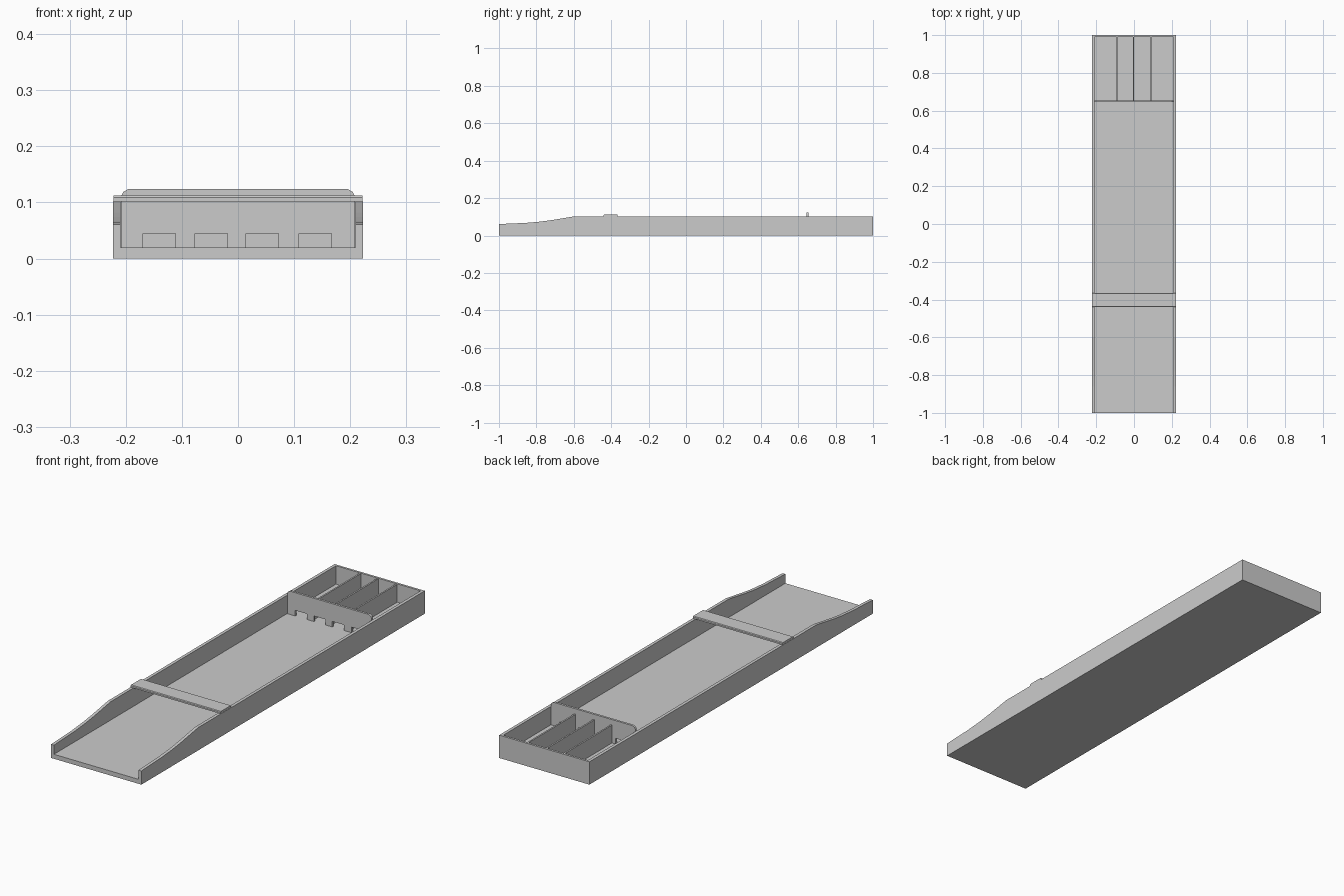
import bpy, bmesh

if "Cube" in bpy.data.objects:
    bpy.data.objects.remove(bpy.data.objects["Cube"])


def prism(name, pts, axis, a, b):
    """Extrude a 2D outline along an axis: 'x' takes (y, z) points, 'y' takes (x, z)."""
    bm = bmesh.new()
    place = (lambda p, t: (t, p[0], p[1])) if axis == 'x' else (lambda p, t: (p[0], t, p[1]))
    face = bm.faces.new([bm.verts.new(place(p, a)) for p in pts])
    ext = bmesh.ops.extrude_face_region(bm, geom=[face])
    shift = (b - a, 0, 0) if axis == 'x' else (0, b - a, 0)
    bmesh.ops.translate(bm, vec=shift,
                        verts=[v for v in ext['geom'] if isinstance(v, bmesh.types.BMVert)])
    bmesh.ops.recalc_face_normals(bm, faces=bm.faces)
    mesh = bpy.data.meshes.new(name)
    bm.to_mesh(mesh)
    bm.free()
    obj = bpy.data.objects.new(name, mesh)
    bpy.context.collection.objects.link(obj)
    return obj


def box(name, x0, x1, y0, y1, z0, z1):
    return prism(name, [(x0, z0), (x1, z0), (x1, z1), (x0, z1)], 'y', y0, y1)


W, INNER, FLOOR, TOP = 0.223, 0.209, 0.02, 0.102

# Sliding surface
box("floor", -INNER, INNER, -1, 0.99, 0, FLOOR)

# Side rails with a curved dip at the player's end
rail = [(-1, 0), (1, 0), (1, TOP), (-0.6, TOP), (-0.66, 0.092), (-0.72, 0.082),
        (-0.78, 0.074), (-0.86, 0.067), (-0.94, 0.064), (-1, 0.061)]
for side, s in (("left", -1), ("right", 1)):
    prism(side + "_rail", rail, 'x', s * INNER, s * W)

# End wall
box("back_wall", -INNER, INNER, 0.99, 1, 0, TOP)

# Gate board with four openings and rounded top corners
gate = [(-0.208, FLOOR)]
for c in (-0.14, -0.048, 0.043, 0.138):
    gate += [(c - 0.029, FLOOR), (c - 0.029, 0.045), (c + 0.029, 0.045), (c + 0.029, FLOOR)]
gate += [(0.208, FLOOR), (0.208, 0.112), (0.204, 0.119), (0.195, 0.124),
         (-0.195, 0.124), (-0.204, 0.119), (-0.208, 0.112)]
prism("gate_board", gate, 'y', 0.645, 0.655)

# Scoring lane dividers
for i, x in enumerate((-0.09, -0.003, 0.09)):
    box(f"lane_divider_{i + 1}", x - 0.0035, x + 0.0035, 0.655, 0.99, FLOOR, 0.1)

# Crossbar resting on the rails, with eased top edges
prism("crossbar", [(-0.44, TOP), (-0.365, TOP), (-0.365, 0.109), (-0.368, 0.112),
                   (-0.437, 0.112), (-0.44, 0.109)], 'x', -0.222, 0.222)
